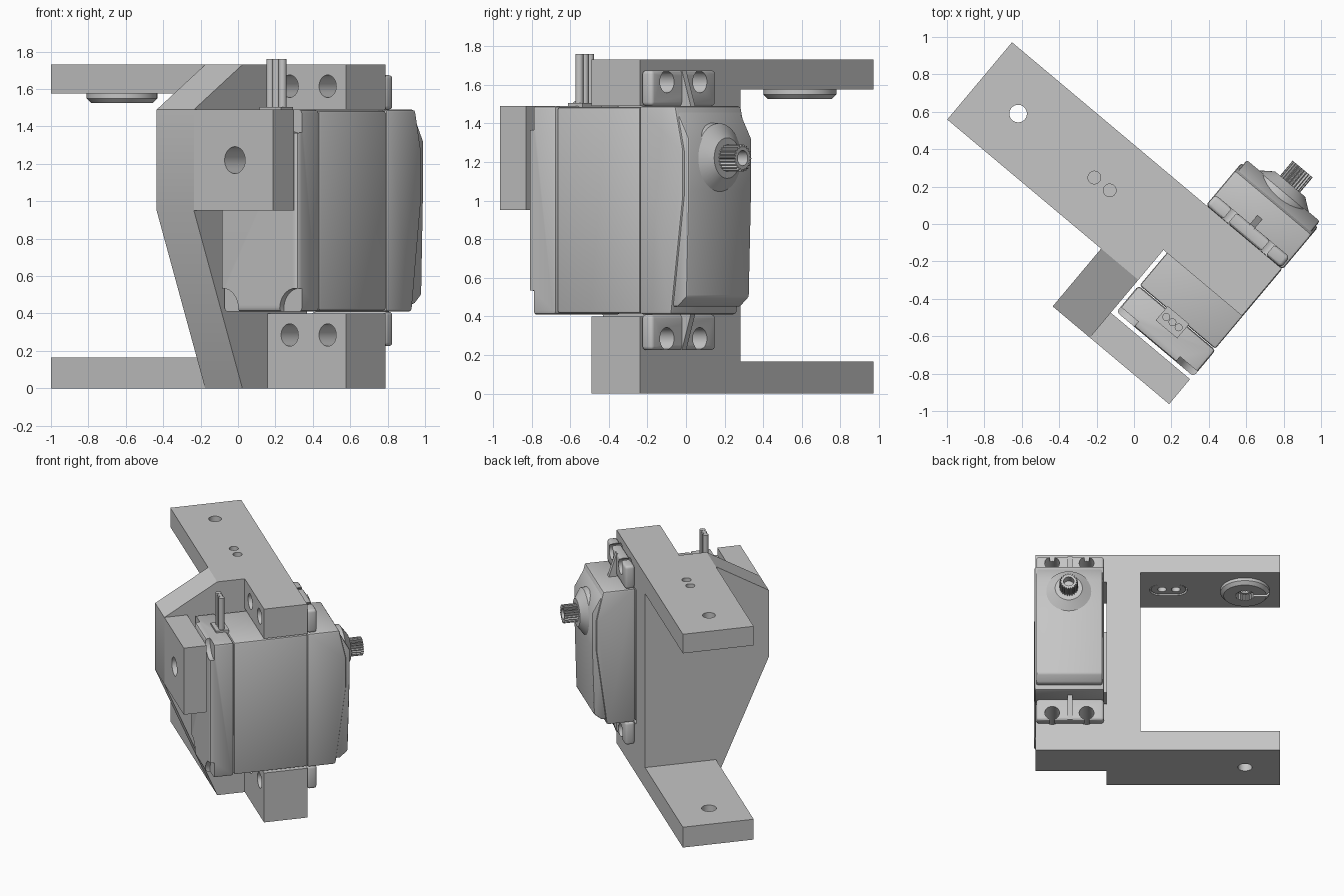
import bpy, bmesh, math
from mathutils import Matrix

if "Cube" in bpy.data.objects:
    bpy.data.objects.remove(bpy.data.objects["Cube"], do_unlink=True)

grey = bpy.data.materials.new("light grey")
grey.use_nodes = True
colour = (0.56, 0.56, 0.56, 1)
grey.diffuse_color = colour
grey.node_tree.nodes["Principled BSDF"].inputs["Base Color"].default_value = colour

# Everything is built along local axes: a = arm length, b = shaft direction
TURN = Matrix.Rotation(math.radians(-40), 4, "Z")
PLACE = {"a": lambda p, q, d: (d, p, q),
         "b": lambda p, q, d: (p, d, q),
         "z": lambda p, q, d: (p, q, d)}


def loft(name, axis, sections):
    """Joins equal-sized outlines, given as (depth, points), into a solid."""
    bm = bmesh.new()
    rings = [[bm.verts.new(PLACE[axis](p, q, d)) for p, q in pts] for d, pts in sections]
    n = len(rings[0])
    for low, high in zip(rings, rings[1:]):
        for i in range(n):
            j = (i + 1) % n
            bm.faces.new((low[i], low[j], high[j], high[i]))
    bm.faces.new(rings[0])
    bm.faces.new(rings[-1])
    bmesh.ops.recalc_face_normals(bm, faces=bm.faces)
    mesh = bpy.data.meshes.new(name)
    bm.to_mesh(mesh)
    bm.free()
    mesh.materials.append(grey)
    obj = bpy.data.objects.new(name, mesh)
    obj.matrix_world = TURN
    bpy.context.collection.objects.link(obj)
    return obj


def prism(name, axis, pts, lo, hi):
    return loft(name, axis, [(lo, pts), (hi, pts)])


def rect(p0, p1, q0, q1):
    return [(p0, q0), (p1, q0), (p1, q1), (p0, q1)]


def box(name, a, b, z):
    return prism(name, "z", rect(*a, *b), *z)


def circle(p, q, r, n=32):
    return [(p + r * math.cos(math.tau * i / n), q + r * math.sin(math.tau * i / n))
            for i in range(n)]


def gear(p, q, r, depth, teeth):
    out = []
    for i in range(teeth * 4):
        t = math.tau * i / (teeth * 4)
        k = r if i % 4 < 2 else r - depth
        out.append((p + k * math.cos(t), q + k * math.sin(t)))
    return out


def slot(p0, p1, q, r, n=12):
    """Long rounded outline between two centres."""
    arc = [math.pi * i / n - math.pi / 2 for i in range(n + 1)]
    return ([(p1 + r * math.cos(t), q + r * math.sin(t)) for t in arc] +
            [(p0 - r * math.cos(t), q - r * math.sin(t)) for t in arc])


def apply(obj, mod):
    bpy.context.view_layer.objects.active = obj
    bpy.ops.object.modifier_apply(modifier=mod.name)


def cut(obj, *cutters):
    for c in cutters:
        mod = obj.modifiers.new("cut", "BOOLEAN")
        mod.operation, mod.solver, mod.object = "DIFFERENCE", "EXACT", c
        apply(obj, mod)
        bpy.data.objects.remove(c, do_unlink=True)
    return obj


def bevel(obj, width, segments=2):
    mod = obj.modifiers.new("bevel", "BEVEL")
    mod.width, mod.segments, mod.limit_method = width, segments, "ANGLE"
    apply(obj, mod)
    return obj


def hole(axis, p, q, r, lo, hi):
    return prism("hole", axis, circle(p, q, r), lo, hi)


# Bracket: C-shaped frame with holes in both arms and a pocket for the horn
ARM_END, INNER, WALL, SIDE = -1.124, -0.05, 0.21, 0.757
TOP, HORN_A, HORN_B = 1.73, -0.854, 0.054
frame = prism("bracket_frame", "b", [
    (ARM_END, 0), (WALL, 0), (WALL, TOP), (ARM_END, TOP), (ARM_END, 1.575),
    (INNER, 1.575), (INNER, 0.165), (ARM_END, 0.165)], -0.214, 0.325)
cut(frame,
    hole("z", HORN_A, HORN_B, 0.055, -0.1, 0.3),
    hole("z", HORN_A, HORN_B, 0.047, 1.5, 1.8),
    prism("pocket", "z", slot(-0.33, -0.2, HORN_B, 0.08), 1.5, 1.615),
    hole("z", -0.322, HORN_B, 0.034, 1.5, 1.8),
    hole("z", -0.215, HORN_B, 0.034, 1.5, 1.8))

# Gusset and rear block that reach around the servo
prism("bracket_gusset", "a", [(-0.214, 0), (-0.617, 0.95), (-0.617, 1.49), (-0.214, TOP)],
      INNER, WALL)
block = box("rear_block", (WALL, 0.763), (-0.617, -0.443), (0.95, 1.49))
cut(block, hole("b", 0.496, 1.22, 0.072, -0.7, -0.3))

# Mounting lugs and servo flanges, below and above the servo
SCREWS = (0.365, 0.63)
for label, lug_z, edge, tip, screw_z in (("lower", (0, 0.4), 0.41, 0.225, 0.285),
                                         ("upper", (1.49, TOP), 1.49, 1.675, 1.615)):
    lug = box(label + "_lug", (WALL, SIDE), (-0.005, 0.325), lug_z)
    cut(lug, *[hole("b", a, screw_z, 0.06, -0.1, 0.4) for a in SCREWS])
    flange = box(label + "_flange", (0.232, 0.752), (0.326, 0.4), sorted((edge, tip)))
    bevel(flange, 0.02, 3)
    beyond = tip + (tip - edge) * 0.3
    cut(flange, *[hole("b", a, screw_z, 0.057, 0.3, 0.5) for a in SCREWS])
    cut(flange, *[box("slit", (a - 0.017, a + 0.017), (0.3, 0.5), sorted((screw_z, beyond)))
                  for a in SCREWS])
    prism(label + "_flange_rib", "a", [(0.39, edge), (0.46, edge), (0.40, tip), (0.39, tip)],
          0.475, 0.51)

# Servo case: middle, front gearbox and rear cover
LOW, HIGH = 0.41, 1.49
bevel(box("servo_middle", (0.234, 0.762), (-0.232, 0.325), (LOW + 0.006, HIGH - 0.006)), 0.012)
front = prism("servo_gearbox", "a", [
    (0.325, LOW), (0.54, LOW), (0.62, 1.02), (0.62, 1.26), (0.568, HIGH), (0.325, HIGH)],
    0.23, 0.765)
bevel(front, 0.015)
lid = prism("gearbox_lid", "a", [
    (0.5, 0.45), (0.575, 0.45), (0.635, 0.5), (0.65, 1.05), (0.65, 1.32), (0.565, 1.475),
    (0.5, 1.475)], 0.243, 0.752)
bevel(lid, 0.012)
rear = box("servo_rear_cover", (0.23, 0.768), (-0.42, -0.236), (LOW, HIGH))
bevel(rear, 0.018)
cut(rear, *[hole("b", a, z, 0.11, -0.6, -0.385)
            for a in (0.245, 0.753) for z in (LOW + 0.015, HIGH - 0.015)])

# Output boss, splined shaft and its screw hole
SHAFT_A, SHAFT_Z = 0.502, 1.22
loft("output_boss", "b", [(b, circle(SHAFT_A, SHAFT_Z, r, 48))
                          for b, r in ((0.57, 0.185), (0.645, 0.18), (0.70, 0.105))])
shaft = prism("output_shaft", "b", gear(SHAFT_A, SHAFT_Z, 0.07, 0.012, 22), 0.68, 0.805)
cut(shaft, hole("b", SHAFT_A, SHAFT_Z, 0.04, 0.74, 0.9))

# Cable: small grommet and three wires
box("cable_grommet", (0.42, 0.57), (-0.32, -0.22), (1.47, 1.505))
for i in range(3):
    prism("wire_%d" % (i + 1), "z", circle(0.452 + 0.043 * i, -0.27, 0.021, 16), 1.45, 1.76)

# Horn held under the upper arm: splined hub, and a tip seated in the pocket
hub = loft("horn_hub", "z", [(z, circle(HORN_A, HORN_B, r, 40))
                             for z, r in ((1.525, 0.165), (1.55, 0.19), (1.578, 0.19))])
cut(hub, prism("spline", "z", gear(HORN_A, HORN_B, 0.075, 0.01, 22), 1.4, 1.7),
    box("clamp_slit", (-1.1, HORN_A), (HORN_B - 0.015, HORN_B + 0.015), (1.4, 1.7)))
tip = prism("horn_tip", "z", slot(-0.33, -0.2, HORN_B, 0.07), 1.58, 1.62)
cut(tip, *[hole("z", a, HORN_B, 0.034, 1.5, 1.7) for a in (-0.322, -0.215)])

# Smooth round surfaces, keep hard edges
for obj in bpy.context.collection.objects:
    if obj.type == "MESH" and grey.name in obj.data.materials:
        bpy.ops.object.select_all(action="DESELECT")
        obj.select_set(True)
        bpy.context.view_layer.objects.active = obj
        bpy.ops.object.shade_smooth_by_angle(angle=math.radians(30))
